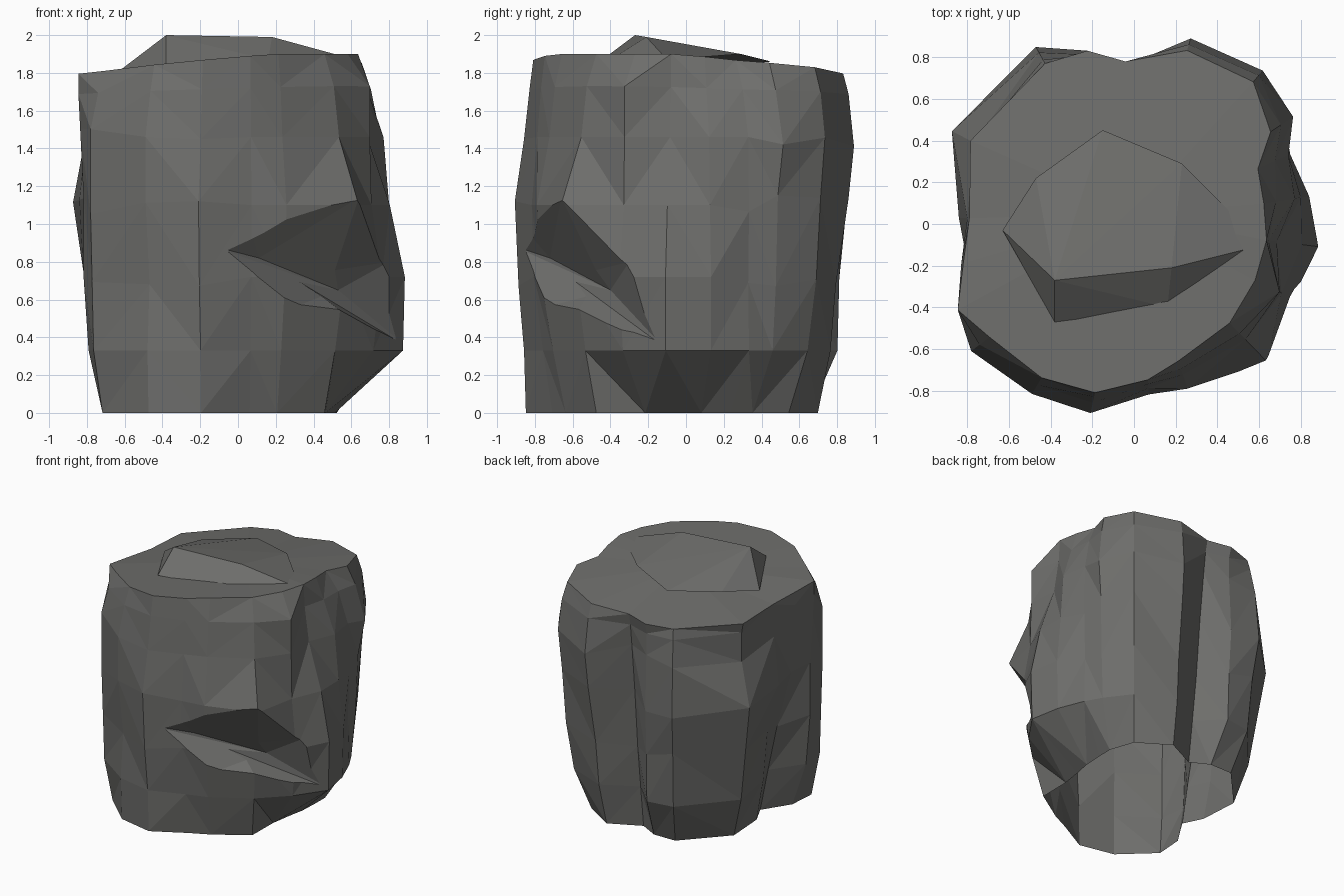
import bpy, bmesh, math, random

if "Cube" in bpy.data.objects:
    bpy.data.objects.remove(bpy.data.objects["Cube"])

random.seed(4)

stone = bpy.data.materials.new("dark grey stone")
stone.diffuse_color = (0.155, 0.155, 0.148, 1)
stone.use_nodes = True
stone.node_tree.nodes["Principled BSDF"].inputs["Base Color"].default_value = stone.diffuse_color


def add_object(name, bm):
    """Triangulate a bmesh and turn it into a flat-shaded stone object."""
    bmesh.ops.triangulate(bm, faces=bm.faces[:])
    bmesh.ops.recalc_face_normals(bm, faces=bm.faces[:])
    mesh = bpy.data.meshes.new(name)
    bm.to_mesh(mesh)
    bm.free()
    mesh.materials.append(stone)
    obj = bpy.data.objects.new(name, mesh)
    bpy.context.collection.objects.link(obj)
    return obj


def hull(name, points, open_below=None):
    """Convex chunk around a few corner points, optionally without its underside."""
    bm = bmesh.new()
    for p in points:
        bm.verts.new(p)
    bmesh.ops.convex_hull(bm, input=bm.verts[:])
    loose = [v for v in bm.verts if not v.link_faces]
    bmesh.ops.delete(bm, geom=loose, context='VERTS')
    if open_below is not None:
        under = [v for v in bm.verts if v.co.z < open_below]
        bmesh.ops.delete(bm, geom=under, context='VERTS')
    return add_object(name, bm)


def carve(target, points):
    """Cut a convex hollow out of the target."""
    cutter = hull("hollow_cutter", points)
    cutter.hide_render = True
    mod = target.modifiers.new("hollow", 'BOOLEAN')
    mod.operation = 'DIFFERENCE'
    mod.solver = 'EXACT'
    mod.object = cutter
    bpy.context.view_layer.objects.active = target
    bpy.ops.object.modifier_apply(modifier=mod.name)
    bpy.data.objects.remove(cutter, do_unlink=True)


# Boulder body: irregular cross-sections, radius per ridge or groove direction
angles = [-7, 9, 24, 34, 50, 73, 93, 105, 119, 153, 178, 193, 206, 218, 239, 257, 275, 288, 314, 335]
sections = [
    (0.00, [.49, .52, .57, .63, .71, .73, .58, .68, .75, .74, .64, .58, .78, .91, .92, .87, .71, .67, .66, .51]),
    (0.33, [.88, .84, .82, .82, .84, .80, .62, .83, .88, .85, .70, .64, .88, .97, .93, .88, .76, .74, .74, .79]),
    (0.72, [.89, .85, .81, .85, .90, .83, .66, .84, .92, .92, .74, .71, .91, .98, .91, .91, .81, .81, .81, .84]),
    (1.10, [.81, .81, .82, .87, .93, .90, .70, .86, .97, .98, .84, .82, .91, .99, .95, .93, .82, .83, .92, .78]),
    (1.46, [.69, .78, .81, .92, .96, .93, .74, .84, .94, .86, .80, .85, .93, .99, .95, .88, .79, .76, .77, .77]),
    (1.72, [.65, .69, .74, .85, .93, .90, .76, .84, .90, .86, .79, .85, .94, .94, .90, .85, .77, .73, .73, .77]),
    (1.83, [.64, .63, .65, .79, .89, .87, .78, .86, .88, .88, .79, .84, .94, .88, .86, .83, .75, .69, .66, .64]),
]
n = len(angles)
bm = bmesh.new()
rings = []
for level, (z, radii) in enumerate(sections):
    ring = []
    for i, (deg, r) in enumerate(zip(angles, radii)):
        a = math.radians(deg)
        h = z
        if level == len(sections) - 1:      # rim tilts up to the front right
            h = min(1.9, h + 0.085 * math.cos(a + math.radians(40)))
        elif level == 5:
            h += 0.03 * math.cos(a + math.radians(40)) - 0.02
        elif level > 1 and 2 <= i < 16:     # break up the level lines
            h += random.uniform(-0.06, 0.06)
        ring.append(bm.verts.new((r * math.cos(a), r * math.sin(a), h)))
    rings.append(ring)
for lo, hi in zip(rings, rings[1:]):
    for i in range(n):
        j = (i + 1) % n
        if i % 2:
            bm.faces.new((lo[i], lo[j], hi[j]))
            bm.faces.new((lo[i], hi[j], hi[i]))
        else:
            bm.faces.new((lo[i], lo[j], hi[i]))
            bm.faces.new((lo[j], hi[j], hi[i]))
bm.faces.new(rings[0][::-1])
centre = bm.verts.new((0, 0.05, 1.87))
for i in range(n):
    bm.faces.new((rings[-1][i], rings[-1][(i + 1) % n], centre))
body = add_object("boulder_body", bm)

# Hollow under the brow on the front right, in two adjoining cuts
brow = [(.06, -.86, .98), (.26, -.79, 1.03), (.64, -.66, 1.14)]
outside = [(.35, -1.1, .78), (.95, -.8, .78)]
carve(body, brow + outside + [
    (-.16, -.93, .89), (.11, -.72, .82), (.28, -.62, .72), (.53, -.40, .65),
    (.07, -.84, .74), (.27, -.78, .55), (.57, -.58, .52)])
carve(body, brow[2:] + outside + [
    (.28, -.62, .72), (.53, -.40, .65), (.80, -.30, .80),
    (.57, -.58, .52), (.88, -.13, .36)])

# The boulder is open underneath
bm = bmesh.new()
bm.from_mesh(body.data)
floor = [f for f in bm.faces if f.normal.z < -0.99 and f.calc_center_median().z < 0.01]
bmesh.ops.delete(bm, geom=floor, context='FACES')
bm.to_mesh(body.data)
bm.free()

# Raised ledge across the top
hull("top_ledge", [
    (-.38, -.27, 2.0), (.18, -.21, 1.99), (.62, -.10, 1.87), (-.63, -.03, 1.81),
    (-.38, -.47, 1.85), (.16, -.40, 1.87), (.23, .29, 1.90), (-.15, .45, 1.86),
    (-.47, .22, 1.85), (0, 0, 1.75)], open_below=1.78)
